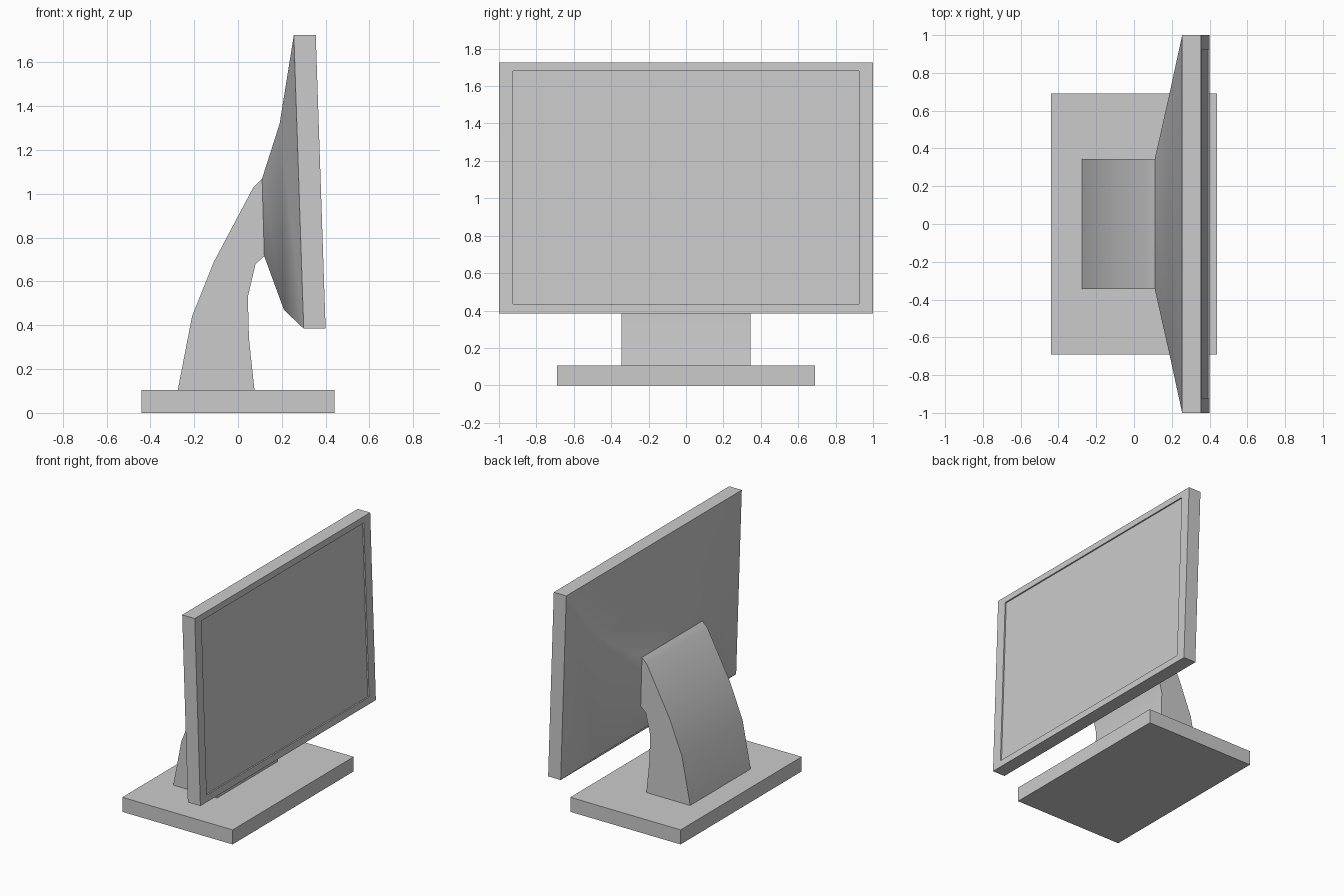
import bpy, bmesh, math

if "Cube" in bpy.data.objects:
    bpy.data.objects.remove(bpy.data.objects["Cube"])


def loft(name, sections, cap_start=True, cap_end=True):
    """Skin rectangular sections (x1, z1, x2, z2, half_width), mirrored across y = 0."""
    bm = bmesh.new()
    rings = []
    for x1, z1, x2, z2, w in sections:
        corners = [(x1, -w, z1), (x1, w, z1), (x2, w, z2), (x2, -w, z2)]
        rings.append([bm.verts.new(c) for c in corners])
    for a, b in zip(rings, rings[1:]):
        for i in range(4):
            j = (i + 1) % 4
            bm.faces.new((a[i], a[j], b[j], b[i]))
    if cap_start:
        bm.faces.new(rings[0][::-1])
    if cap_end:
        bm.faces.new(rings[-1])
    # Consistent outward normals
    bmesh.ops.recalc_face_normals(bm, faces=bm.faces)
    mesh = bpy.data.meshes.new(name)
    bm.to_mesh(mesh)
    bm.free()
    obj = bpy.data.objects.new(name, mesh)
    bpy.context.collection.objects.link(obj)
    bpy.ops.object.select_all(action='DESELECT')
    obj.select_set(True)
    bpy.context.view_layer.objects.active = obj
    bpy.ops.object.shade_smooth_by_angle(angle=math.radians(35))
    return obj


# Base plate
bpy.ops.mesh.primitive_cube_add(size=1, location=(0, 0, 0.0525))
base = bpy.context.object
base.name = "base"
base.scale = (0.88, 1.38, 0.105)
bpy.ops.object.transform_apply(location=True, scale=True)

# Curved neck, rising from the base to the back of the display
loft("neck", [
    (0.075, 0.105, -0.275, 0.105, 0.345),
    (0.05, 0.34, -0.21, 0.44, 0.345),
    (0.045, 0.53, -0.11, 0.69, 0.345),
    (0.08, 0.68, 0.07, 1.03, 0.345),
    (0.12, 0.715, 0.11, 1.07, 0.345),
])

# Display housing: sloped back, rim, bezel and slightly recessed panel
loft("display", [
    (0.12, 0.715, 0.11, 1.07, 0.345),
    (0.21, 0.47, 0.19, 1.32, 0.70),
    (0.30, 0.385, 0.255, 1.725, 1.0),
    (0.40, 0.385, 0.355, 1.725, 1.0),
    (0.398, 0.435, 0.3565, 1.68, 0.925),
    (0.388, 0.435, 0.3465, 1.68, 0.925),
], cap_start=False)
